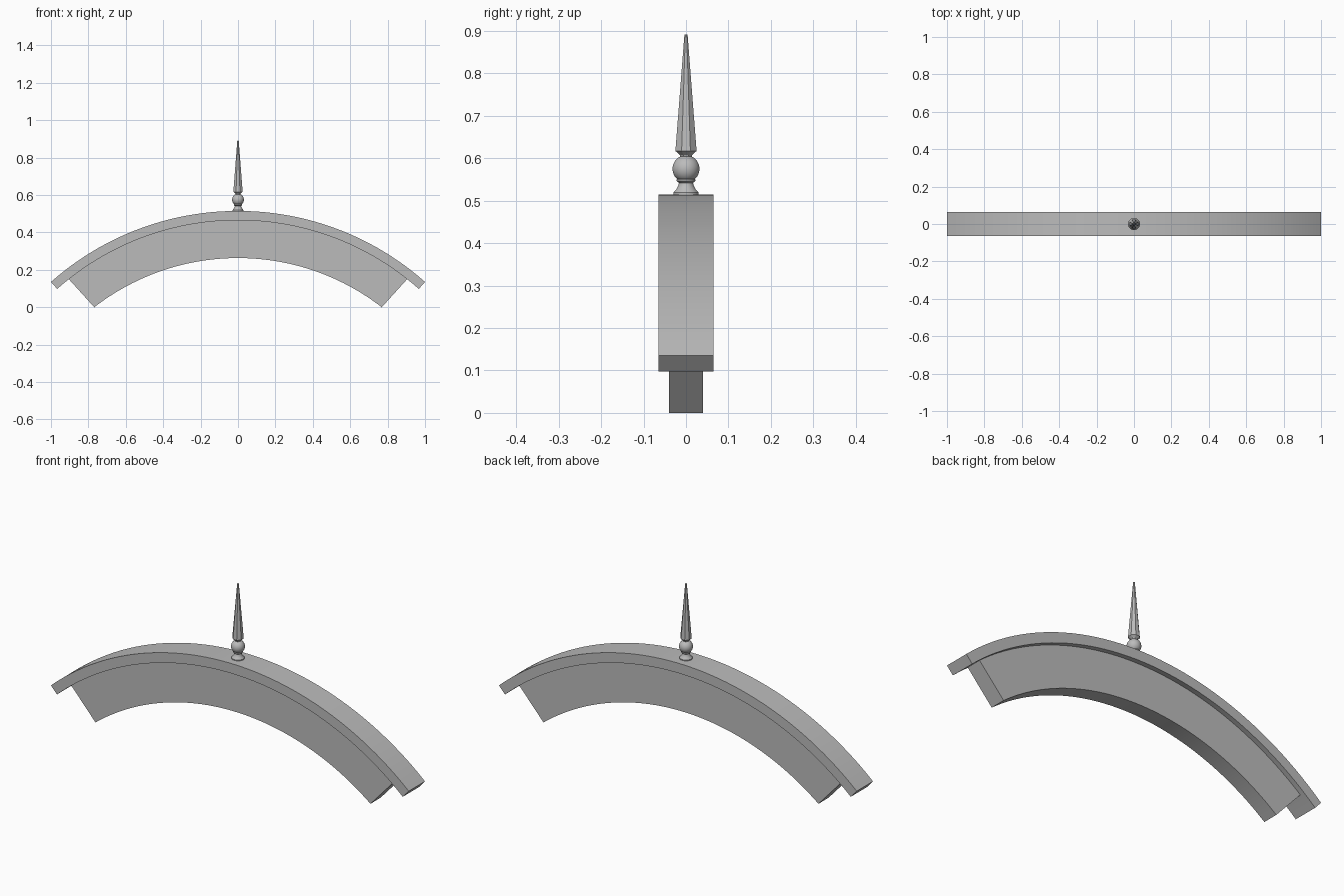
import bpy, bmesh
from math import sin, cos, pi, radians

cube = bpy.data.objects.get("Cube")
if cube:
    bpy.data.objects.remove(cube)

stone = bpy.data.materials.new("light_grey_stone")
stone.use_nodes = True
stone.diffuse_color = (0.5, 0.5, 0.5, 1)
stone.node_tree.nodes["Principled BSDF"].inputs["Base Color"].default_value = (0.5, 0.5, 0.5, 1)

CENTRE_Z = -0.991


def finish(bm, name, angle):
    bmesh.ops.recalc_face_normals(bm, faces=bm.faces)
    mesh = bpy.data.meshes.new(name)
    bm.to_mesh(mesh)
    bm.free()
    mesh.materials.append(stone)
    obj = bpy.data.objects.new(name, mesh)
    bpy.context.collection.objects.link(obj)
    bpy.ops.object.select_all(action="DESELECT")
    obj.select_set(True)
    bpy.context.view_layer.objects.active = obj
    bpy.ops.object.shade_smooth_by_angle(angle=radians(angle))
    return obj


def arched_bar(name, outer, inner, outer_deg, inner_deg, depth, steps=48):
    """Rectangular section swept along an arc in the xz plane."""
    bm = bmesh.new()
    rings = []
    for i in range(steps + 1):
        t = 2 * i / steps - 1
        ring = []
        for r, deg, y in ((outer, outer_deg, -depth), (outer, outer_deg, depth),
                          (inner, inner_deg, depth), (inner, inner_deg, -depth)):
            a = radians(deg) * t
            ring.append(bm.verts.new((r * sin(a), y, CENTRE_Z + r * cos(a))))
        rings.append(ring)
    for a, b in zip(rings, rings[1:]):
        for k in range(4):
            n = (k + 1) % 4
            bm.faces.new((a[k], a[n], b[n], b[k]))
    bm.faces.new(rings[0])
    bm.faces.new(rings[-1])
    return finish(bm, name, 30)


def turned(name, profile, sides, angle):
    """Solid of revolution around z from (radius, height) pairs."""
    bm = bmesh.new()
    rings = [[bm.verts.new((r * cos(2 * pi * (k + 0.5) / sides),
                            r * sin(2 * pi * (k + 0.5) / sides), z))
              for k in range(sides)] for r, z in profile]
    for a, b in zip(rings, rings[1:]):
        for k in range(sides):
            n = (k + 1) % sides
            bm.faces.new((a[k], a[n], b[n], b[k]))
    bm.faces.new(rings[0])
    bm.faces.new(rings[-1])
    return finish(bm, name, angle)


# Arched coping and the narrower panel beneath it
arched_bar("arched_coping", 1.506, 1.456, 41.6, 41.6, 0.065)
arched_bar("arched_panel", 1.457, 1.254, 38.4, 37.8, 0.04)

# Finial: flared foot, ball and faceted spire
turned("finial_foot", [(0.03, 0.505), (0.03, 0.519), (0.023, 0.527), (0.018, 0.536),
                       (0.017, 0.542), (0.022, 0.546), (0.022, 0.55), (0.015, 0.555)], 24, 40)
ball = [(0.032 * sin(pi * i / 16), 0.575 - 0.032 * cos(pi * i / 16)) for i in range(1, 16)]
turned("finial_ball", ball, 24, 40)
turned("finial_spire", [(0.013, 0.6), (0.016, 0.608), (0.027, 0.617), (0.004, 0.892)], 8, 20)
